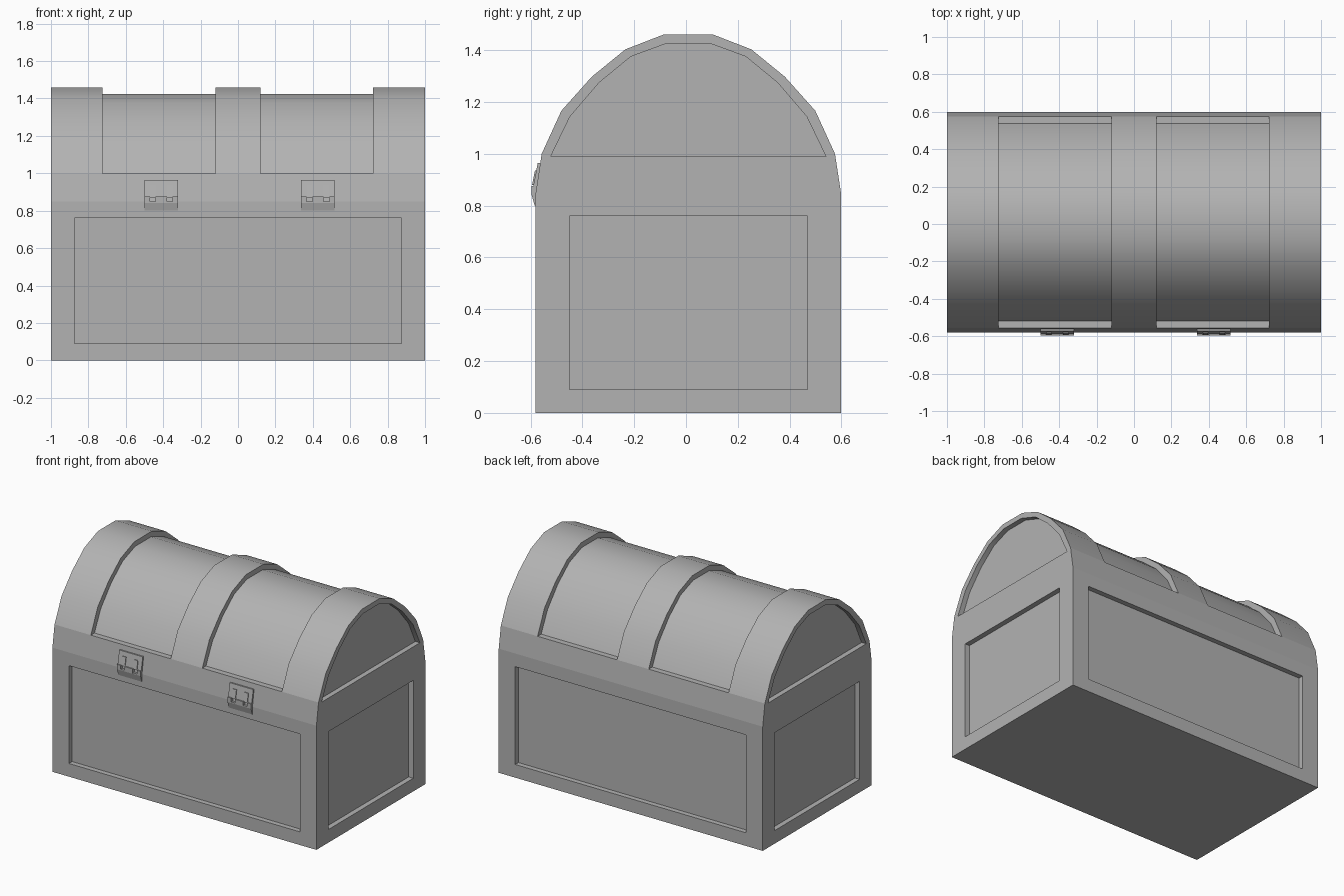
import bpy
import bmesh
from math import radians

if "Cube" in bpy.data.objects:
    bpy.data.objects.remove(bpy.data.objects["Cube"])

MID = 0.009      # depth centre of the box
DEPTH = 0.035    # depth of every recess

grey = bpy.data.materials.new("plain grey")
grey.use_nodes = True
GREY = (0.45, 0.45, 0.45, 1)
grey.diffuse_color = GREY
grey.node_tree.nodes["Principled BSDF"].inputs["Base Color"].default_value = GREY


def prism(bm, profile, x0, x1):
    """Extrude a (y, z) profile from x0 to x1."""
    face = bm.faces.new([bm.verts.new((x0, y, z)) for y, z in profile])
    moved = bmesh.ops.extrude_face_region(bm, geom=[face])["geom"]
    verts = [v for v in moved if isinstance(v, bmesh.types.BMVert)]
    bmesh.ops.translate(bm, verts=verts, vec=(x1 - x0, 0, 0))


def box(bm, x0, x1, y0, y1, z0, z1):
    prism(bm, [(y0, z0), (y1, z0), (y1, z1), (y0, z1)], x0, x1)


def finish(bm, name):
    bmesh.ops.recalc_face_normals(bm, faces=bm.faces)
    mesh = bpy.data.meshes.new(name)
    bm.to_mesh(mesh)
    bm.free()
    mesh.materials.append(grey)
    obj = bpy.data.objects.new(name, mesh)
    bpy.context.collection.objects.link(obj)
    return obj


def mirrored(half):
    """Complete a half profile of (offset from MID, z), front to back."""
    return ([(MID - w, z) for w, z in half]
            + [(MID + w, z) for w, z in reversed(half)])


# Chest solid: straight walls, leaning upper wall, arched lid
arch = [(0.566, 1.0), (0.49, 1.166), (0.373, 1.297), (0.243, 1.403), (0.096, 1.46)]
inner = [(0.531, 0.99), (0.457, 1.143), (0.345, 1.274), (0.222, 1.375), (0.086, 1.425)]
bm = bmesh.new()
prism(bm, mirrored([(0.589, 0), (0.589, 0.85)] + arch), -1, 1)
chest = finish(bm, "chest")

# Recess cutters
bm = bmesh.new()
beyond = [(w * 1.15, 1 + (z - 1) * 1.15) for w, z in arch]
band = mirrored([(0.527, 1.0)] + inner[1:]) + mirrored(beyond)[::-1]
for x0, x1 in ((-0.725, -0.12), (0.12, 0.722)):
    prism(bm, band, x0, x1)
for side in (-1, 1):
    ends = sorted((side * (1 - DEPTH), side * 1.1))
    prism(bm, mirrored(inner), *ends)
    box(bm, *ends, MID - 0.459, MID + 0.459, 0.09, 0.76)
    wall = sorted((MID + side * (0.589 - DEPTH), MID + side * 0.7))
    box(bm, -0.875, 0.875, *wall, 0.09, 0.76)
cutter = finish(bm, "recess_cutter")
cutter.hide_render = True

mod = chest.modifiers.new("recesses", "BOOLEAN")
mod.operation = "DIFFERENCE"
mod.solver = "EXACT"
mod.object = cutter
bpy.context.view_layer.objects.active = chest
chest.select_set(True)
bpy.ops.object.modifier_apply(modifier=mod.name)
bpy.data.objects.remove(cutter)

# Smooth lid, flat walls
bpy.ops.object.shade_smooth_by_angle(angle=radians(30))
for poly in chest.data.polygons:
    if poly.center.z < 0.99:
        poly.use_smooth = False

# Latches: leaning hasp plate, lower catch, hinge knuckles, two raised bars
hasp = [(-0.555, 0.965), (-0.572, 0.965), (-0.59, 0.872), (-0.57, 0.872)]
catch = [(-0.57, 0.85), (-0.596, 0.85), (-0.596, 0.842), (-0.584, 0.8), (-0.57, 0.8)]
bar = [(-0.57, 0.935), (-0.583, 0.935), (-0.594, 0.88), (-0.57, 0.88)]
for name, cx in (("right_latch", -0.41), ("left_latch", 0.427)):
    bm = bmesh.new()
    prism(bm, hasp, cx - 0.089, cx + 0.089)
    prism(bm, catch, cx - 0.089, cx + 0.089)
    for off, half in ((-0.075, 0.014), (0, 0.03), (0.075, 0.014)):
        box(bm, cx + off - half, cx + off + half, -0.597, -0.57, 0.846, 0.876)
    for off in (-0.045, 0.045):
        prism(bm, bar, cx + off - 0.014, cx + off + 0.014)
    finish(bm, name)
